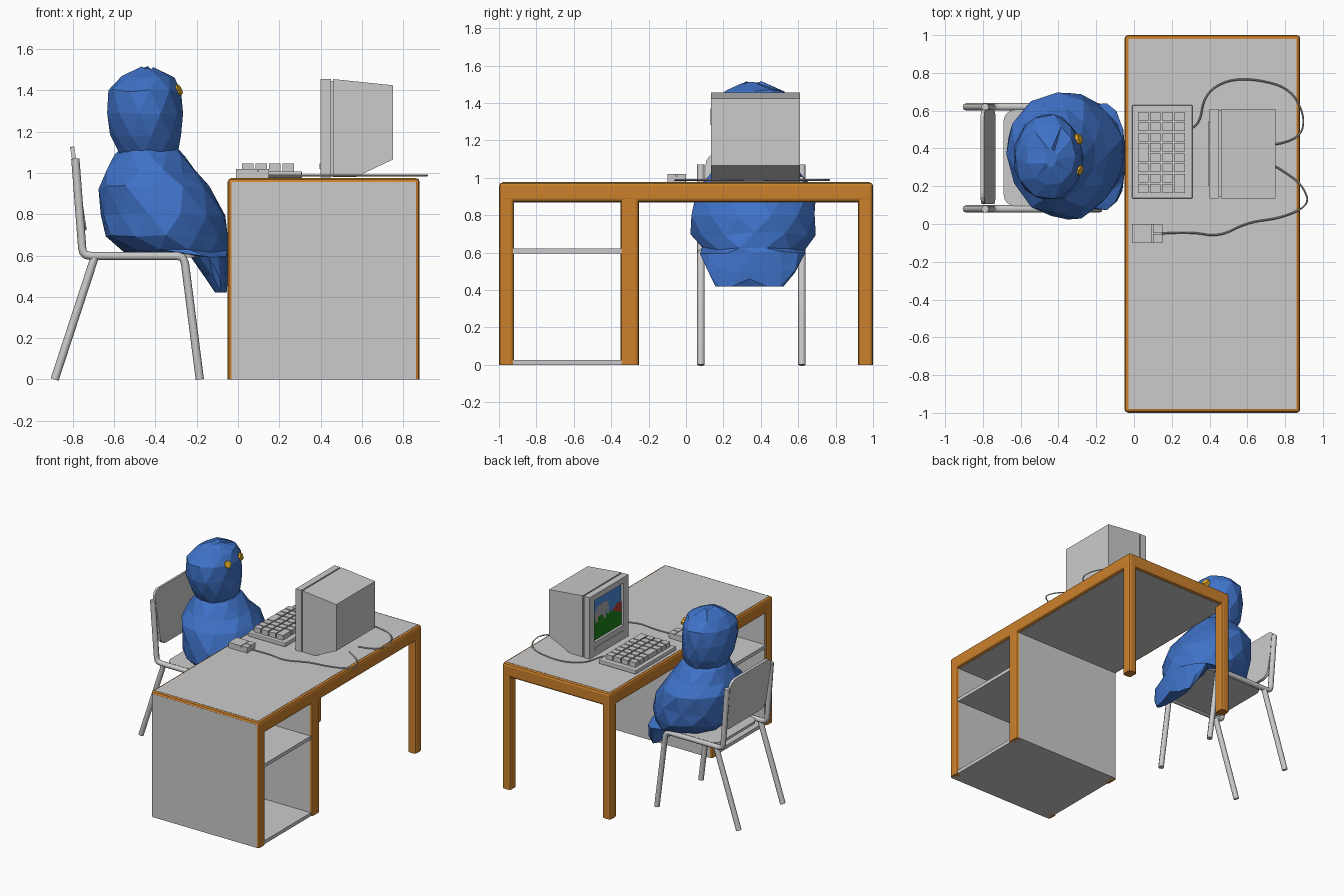
import bpy, bmesh, math, random
from mathutils import Vector, Matrix

if "Cube" in bpy.data.objects:
    bpy.data.objects.remove(bpy.data.objects["Cube"])

random.seed(4)


def material(name, rgb):
    m = bpy.data.materials.new(name)
    m.diffuse_color = (*rgb, 1)
    m.use_nodes = True
    m.node_tree.nodes["Principled BSDF"].inputs["Base Color"].default_value = m.diffuse_color
    return m


ORANGE = material("orange_wood", (0.60, 0.22, 0.025))
BLUE = material("blue_skin", (0.05, 0.17, 0.58))
YELLOW = material("yellow_eye", (0.80, 0.42, 0.02))
SKY = material("screen_sky", (0.06, 0.25, 0.7))
GREEN = material("screen_grass", (0.01, 0.22, 0.01))
RED = material("screen_red", (0.4, 0.05, 0.03))
PALE = material("screen_grey", (0.4, 0.4, 0.42))


def finish(name, bm, mat=None):
    bmesh.ops.recalc_face_normals(bm, faces=bm.faces)
    me = bpy.data.meshes.new(name)
    bm.to_mesh(me)
    bm.free()
    ob = bpy.data.objects.new(name, me)
    bpy.context.collection.objects.link(ob)
    if mat:
        me.materials.append(mat)
    return ob


def add_box(bm, lo, hi):
    lo, hi = Vector(lo), Vector(hi)
    mtx = Matrix.Translation((lo + hi) / 2) @ Matrix.Diagonal((*(hi - lo), 1))
    bmesh.ops.create_cube(bm, size=1, matrix=mtx)


def boxes(name, spans, mat=None, bevel=0, axis=None, segs=2):
    """Boxes joined in one object; bevel all edges or only those along one axis."""
    bm = bmesh.new()
    for lo, hi in spans:
        add_box(bm, lo, hi)
    if bevel:
        edges = [e for e in bm.edges if axis is None or
                 abs((e.verts[0].co - e.verts[1].co).normalized()[axis]) > 0.9]
        bmesh.ops.bevel(bm, geom=edges, offset=bevel, segments=segs, profile=0.5, affect='EDGES')
    return finish(name, bm, mat)


def extrude_y(name, profile, y0, y1, mat=None):
    bm = bmesh.new()
    f = bm.faces.new([bm.verts.new((x, y0, z)) for x, z in profile])
    r = bmesh.ops.extrude_face_region(bm, geom=[f])
    bmesh.ops.translate(bm, vec=(0, y1 - y0, 0),
                        verts=[v for v in r['geom'] if isinstance(v, bmesh.types.BMVert)])
    return finish(name, bm, mat)


def tube(name, pts, radius, kind='POLY', res=2):
    cu = bpy.data.curves.new(name, 'CURVE')
    cu.dimensions = '3D'
    cu.bevel_depth, cu.bevel_resolution, cu.use_fill_caps = radius, res, True
    sp = cu.splines.new(kind)
    sp.points.add(len(pts) - 1)
    for p, co in zip(sp.points, pts):
        p.co = (*co, 1)
    if kind == 'NURBS':
        sp.use_endpoint_u, sp.order_u, sp.resolution_u = True, 3, 5
    ob = bpy.data.objects.new(name, cu)
    bpy.context.collection.objects.link(ob)
    bpy.ops.object.select_all(action='DESELECT')
    ob.select_set(True)
    bpy.context.view_layer.objects.active = ob
    bpy.ops.object.convert(target='MESH')
    bpy.ops.object.shade_smooth_by_angle(angle=math.radians(50))


def loft(name, rings, sides, mat, jitter, notch=0):
    """Stack of ellipses given as (z, x0, x1, y0, y1), roughened a little."""
    bm = bmesh.new()
    loops = []
    for i, (z, x0, x1, y0, y1) in enumerate(rings):
        loop = []
        for k in range(sides):
            a = 2 * math.pi * (k + 0.5 * (i % 2)) / sides
            j = 1 + random.uniform(-jitter, jitter * 0.4)
            c, s = math.cos(a) * j, math.sin(a) * j
            lift = notch * max(0, 1 - abs(s) * 2.2) if i == 0 else random.uniform(-jitter, jitter) * 0.2
            loop.append(bm.verts.new(((x0 + x1) / 2 + c * (x1 - x0) / 2,
                                      (y0 + y1) / 2 + s * (y1 - y0) / 2, z + lift)))
        loops.append(loop)
    for i, (lo, hi) in enumerate(zip(loops, loops[1:])):
        for k in range(sides):
            n = (k + 1) % sides
            if i % 2 == 0:
                tris = [(lo[k], lo[n], hi[k]), (lo[n], hi[n], hi[k])]
            else:
                tris = [(lo[k], lo[n], hi[n]), (lo[k], hi[n], hi[k])]
            for t in tris:
                bm.faces.new(t)
    bm.faces.new(loops[0])
    bm.faces.new(loops[-1])
    return finish(name, bm, mat)


# Desk: rounded orange rim with grey boards let into it
X0, X1 = -0.05, 0.88
boxes("desk_rim", [((X0, -0.999, 0.87), (X1, 1, 0.975))], ORANGE, 0.018)
boxes("desk_top_panel", [((X0 + .02, -0.98, 0.868), (X1 - .02, 0.98, 0.977))])
for side, y0, y1 in (("outer", -1, -0.92), ("inner", -0.35, -0.25)):
    boxes(side + "_side_panel", [((X0 + .018, y0, 0), (X1 - .018, y1, 0.956 if y0 == -1 else 0.87))])
    for end, xa, xb in (("front", X1 - .04, X1), ("rear", X0, X0 + .04)):
        boxes(f"{side}_{end}_edge_post", [((xa, y0 + .001, 0), (xb, y1 - .001, 0.9))], ORANGE, 0.018, 2)
for end, xa in (("front", X0), ("rear", X1 - 0.07)):
    boxes(end + "_desk_leg", [((xa, 0.92, 0), (xa + 0.07, 1, 0.9))], ORANGE, 0.018, 2)
for name, z in (("cabinet_floor", 0.0), ("cabinet_shelf", 0.595)):
    boxes(name, [((X0 + .01, -0.93, z), (X1 - .01, -0.34, z + 0.027))])

# Monitor: tapered case, seam and open bezel
extrude_y("monitor_case", [(0.46, 0.98), (0.57, 0.98), (0.75, 1.065), (0.75, 1.425), (0.46, 1.455)], 0.135, 0.61)
boxes("monitor_seam", [((0.445, 0.145, 0.985), (0.465, 0.60, 1.445))])
bez = [(0.135, 0.195, 0.978, 1.455), (0.55, 0.61, 0.978, 1.455),
       (0.195, 0.55, 0.978, 1.085), (0.195, 0.55, 1.41, 1.455)]
boxes("monitor_bezel", [((0.40, a, c), (0.45, b, d)) for a, b, c, d in bez])
boxes("monitor_control_strip", [((0.395, 0.2, 1.02), (0.405, 0.545, 1.045))])


# Screen picture: flat shapes in screen coordinates (u from left, v up, both 0..1)
def decal(name, uv, layer, mat):
    bm = bmesh.new()
    bm.faces.new([bm.verts.new((0.42 - layer * 0.001, 0.55 - u * 0.355, 1.085 + v * 0.325)) for u, v in uv])
    finish(name, bm, mat)


decal("screen_sky", [(0, 0), (1, 0), (1, 1), (0, 1)], 0, SKY)
decal("screen_grass", [(0, 0), (1, 0), (1, .3), (.75, .45), (.4, .5), (0, .6)], 1, GREEN)
decal("screen_hill", [(.68, .46), (1, .3), (1, .55), (.85, .58)], 2, RED)
decal("screen_animal", [(.1, .4), (.18, .4), (.2, .52), (.36, .52), (.38, .4), (.46, .4), (.47, .6),
                        (.52, .45), (.57, .45), (.55, .75), (.42, .8), (.14, .76), (.08, .6)], 3, PALE)

# Keyboard with a grid of keys
boxes("keyboard_base", [((-0.01, 0.135, 0.976), (0.31, 0.63, 1.008))], None, 0.006)
keys = []
DX, DY = 0.065, 0.0545
for c in range(4):
    r = 0
    while r < 8:
        n = 2 if (c == 0 and r == 3) or (c == 3 and r == 0) else 1
        keys.append(((0.02 + c * DX, 0.165 + r * DY, 1.0),
                     (0.02 + (c + 1) * DX - .009, 0.165 + (r + n) * DY - .009, 1.045)))
        r += n
boxes("keyboard_keys", keys)

# Mouse with two buttons
boxes("mouse_body", [((-0.01, -0.1, 0.976), (0.095, 0, 1.02))])
boxes("mouse_base", [((0.09, -0.098, 0.976), (0.148, -0.002, 1.008))])
boxes("mouse_buttons", [((0.1, y, 1.0), (0.15, y + 0.047, 1.02)) for y in (-0.1, -0.047)])

# Cables
kb = [(.31, .51), (.35, .53), (.37, .68), (.48, .76), (.63, .77), (.83, .72), (.91, .56), (.87, .44), (.74, .42)]
ms = [(.15, -.05), (.3, -.04), (.45, -.07), (.6, .01), (.78, .03), (.93, .1), (.9, .19), (.84, .25), (.74, .31)]
tube("keyboard_cable", [(x, y, 0.988) for x, y in kb], 0.005, 'NURBS', 0)
tube("mouse_cable", [(x, y, 0.988) for x, y in ms], 0.005, 'NURBS', 0)

# Chair: bent tube frames on both sides, seat and backrest
frame = [(-.788, 1.07), (-.755, .64), (-.75, .615), (-.735, .602), (-.71, .598), (-.295, .598),
         (-.27, .592), (-.257, .565), (-.185, 0)]
for side, y in (("left", 0.62), ("right", 0.08)):
    tube(side + "_chair_frame", [(x, y, z) for x, z in frame], 0.02)
    tube(side + "_chair_rear_leg", [(-.695, y, .59), (-.888, y, 0)], 0.02)
boxes("chair_seat", [((-0.69, 0.095, 0.59), (-0.2, 0.605, 0.61))], None, 0.06, 2, 4)
back = boxes("chair_backrest", [((-0.01, -0.25, -0.205), (0.01, 0.25, 0.205))], None, 0.06, 0, 4)
back.location = (-0.773, 0.355, 0.925)
back.rotation_euler = (0, -0.15, 0)

# Seated figure: faceted body and head
loft("figure_body", [
    (.42, -.115, -.05, .15, .53), (.50, -.16, -.045, .11, .59), (.60, -.24, -.045, .08, .64),
    (.62, -.57, -.045, .08, .64), (.70, -.655, -.045, .03, .70), (.80, -.67, -.05, .02, .71),
    (.93, -.68, -.13, .05, .69), (1.01, -.64, -.2, .12, .62), (1.09, -.60, -.26, .18, .56),
    (1.13, -.56, -.3, .22, .52)], 12, BLUE, 0.05, 0.04)
loft("figure_head", [
    (1.09, -.58, -.29, .21, .53), (1.18, -.62, -.27, .16, .57), (1.29, -.645, -.265, .12, .59),
    (1.40, -.63, -.27, .13, .58), (1.465, -.57, -.31, .2, .53), (1.51, -.47, -.41, .30, .40)],
    11, BLUE, 0.04)
for side, pos, yaw in (("left", (-.305, .445, 1.395), 0.35), ("right", (-.302, .29, 1.395), -0.4)):
    bm = bmesh.new()
    bmesh.ops.create_cone(bm, cap_ends=True, segments=8, radius1=.038, radius2=.026, depth=.05)
    bm.transform(Matrix.Translation(pos) @ Matrix.Rotation(yaw, 4, 'Z') @ Matrix.Rotation(math.radians(65), 4, 'Y'))
    finish(side + "_eye", bm, YELLOW)
